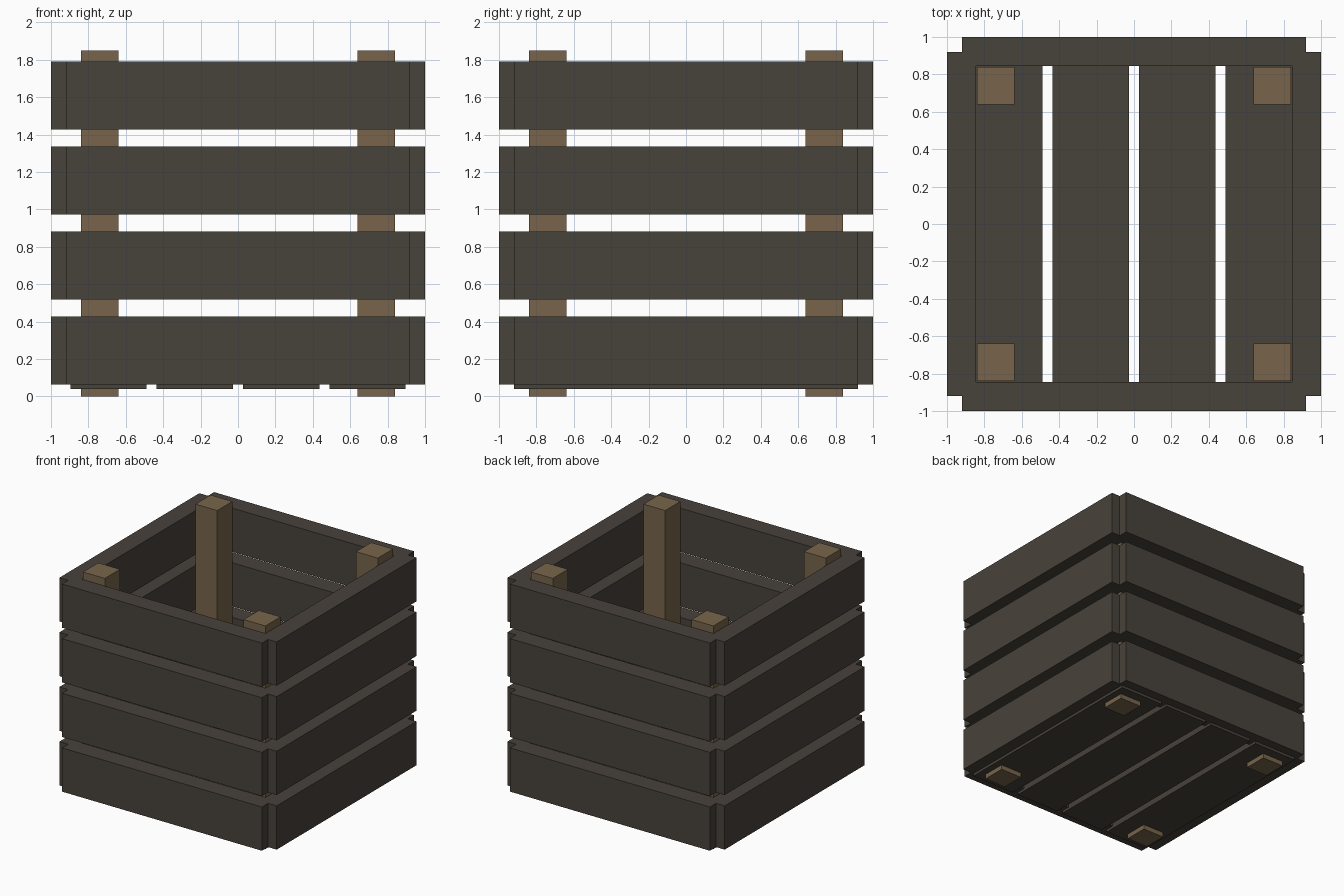
import bpy, bmesh

if "Cube" in bpy.data.objects:
    bpy.data.objects.remove(bpy.data.objects["Cube"])


def material(name, rgb):
    m = bpy.data.materials.new(name)
    m.diffuse_color = (*rgb, 1)
    m.use_nodes = True
    m.node_tree.nodes["Principled BSDF"].inputs["Base Color"].default_value = m.diffuse_color
    return m


dark_wood = material("dark wood", (0.064, 0.054, 0.043))
light_wood = material("light wood", (0.188, 0.130, 0.070))


def box(name, lo, hi, mat):
    """Axis-aligned box between two corners."""
    bm = bmesh.new()
    bmesh.ops.create_cube(bm, size=1)
    for v in bm.verts:
        v.co = [h if c > 0 else l for c, l, h in zip(v.co, lo, hi)]
    me = bpy.data.meshes.new(name)
    bm.to_mesh(me)
    bm.free()
    me.materials.append(mat)
    ob = bpy.data.objects.new(name, me)
    bpy.context.collection.objects.link(ob)
    return ob


INNER, OUTER, HALF = 0.845, 1.0, 0.92   # slat faces and half length
SLAT_H, PITCH, FIRST_Z = 0.364, 0.4545, 0.063

# Four rows of wall slats, crossing at the corners
for row in range(4):
    z0 = FIRST_Z + row * PITCH
    z1 = z0 + SLAT_H
    for a, b, front, side in ((-OUTER, -INNER, "front", "left"),
                              (INNER, OUTER, "back", "right")):
        box(f"{front}_slat_{row + 1}", (-HALF, a, z0), (HALF, b, z1), dark_wood)
        box(f"{side}_slat_{row + 1}", (a, -HALF, z0), (b, HALF, z1), dark_wood)

# Floor boards running front to back
for i in range(4):
    x = (i - 1.5) * 0.4615
    box(f"floor_board_{i + 1}", (x - 0.204, -HALF, 0.04), (x + 0.204, HALF, 0.195), dark_wood)

# Corner posts, standing slightly proud at top and bottom
for sx, xn in ((-1, "left"), (1, "right")):
    for sy, yn in ((-1, "front"), (1, "back")):
        x, y = sx * 0.739, sy * 0.739
        box(f"{yn}_{xn}_post", (x - 0.1, y - 0.1, 0), (x + 0.1, y + 0.1, 1.85), light_wood)
